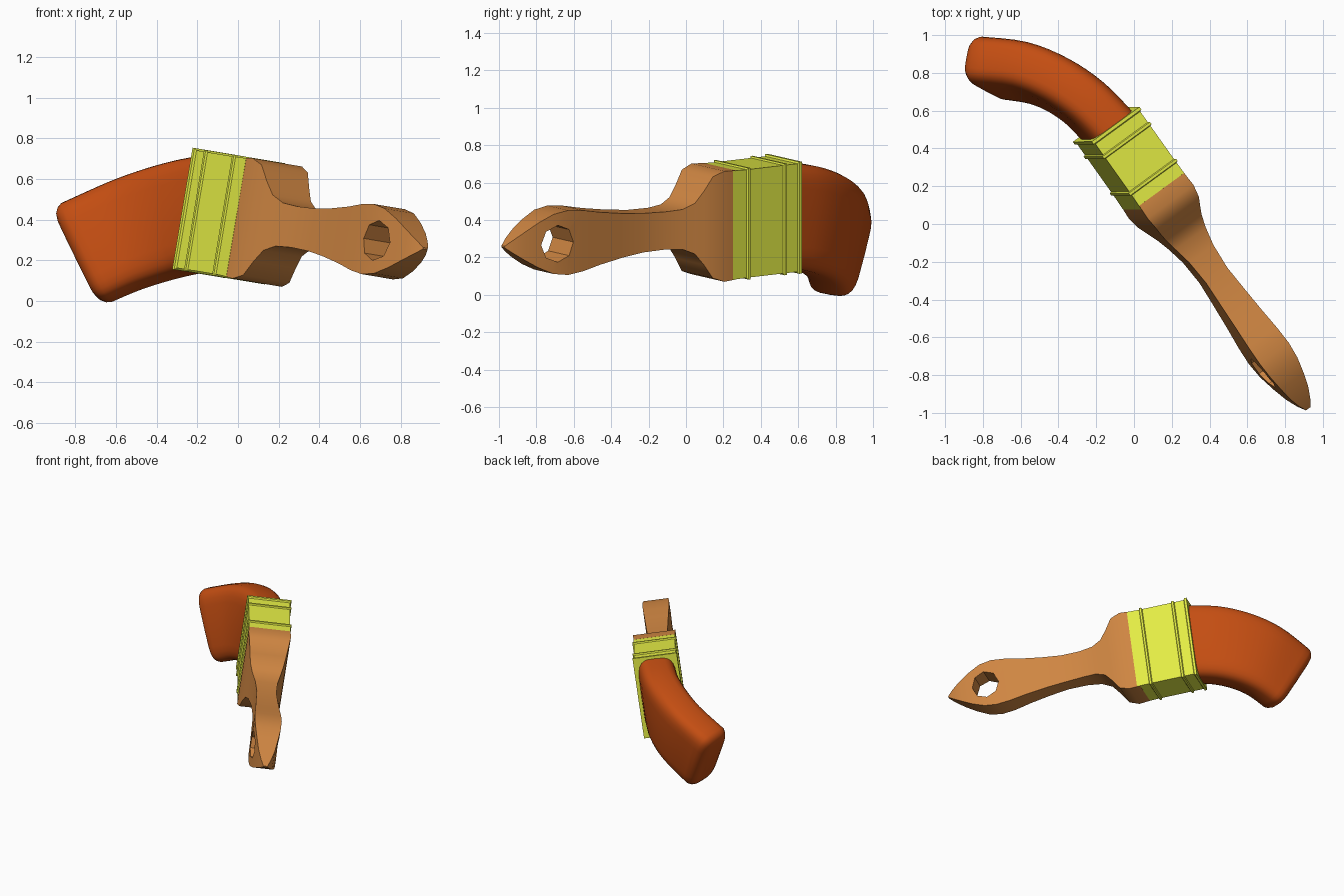
import bpy, bmesh, math
from mathutils import Vector, Matrix

if "Cube" in bpy.data.objects:
    bpy.data.objects.remove(bpy.data.objects["Cube"])

# Brush frame: U runs toward the handle tip, W across the width, T through the thickness
U = Vector((0.575, -0.81, -0.095)).normalized()
W = Vector((0.166, 0, 0.986))
W = (W - U * W.dot(U)).normalized()
T = W.cross(U)
C = Vector((-0.0175, 0.345, 0.413))


def at(u, t, w):
    return C + U * u + T * t + W * w


def material(name, rgb):
    m = bpy.data.materials.new(name)
    m.diffuse_color = (*rgb, 1)
    m.use_nodes = True
    m.node_tree.nodes["Principled BSDF"].inputs["Base Color"].default_value = m.diffuse_color
    return m


def loft(name, rings, mat, angle):
    bm = bmesh.new()
    loops = [[bm.verts.new(p) for p in r] for r in rings]
    n = len(loops[0])
    for a, b in zip(loops, loops[1:]):
        for i in range(n):
            j = (i + 1) % n
            bm.faces.new((a[i], a[j], b[j], b[i]))
    bm.faces.new(loops[0])
    bm.faces.new(loops[-1])
    bmesh.ops.recalc_face_normals(bm, faces=bm.faces)
    me = bpy.data.meshes.new(name)
    bm.to_mesh(me)
    bm.free()
    ob = bpy.data.objects.new(name, me)
    bpy.context.collection.objects.link(ob)
    if mat:
        me.materials.append(mat)
    activate(ob)
    if angle:
        bpy.ops.object.shade_smooth_by_angle(angle=math.radians(angle))
    return ob


def activate(ob):
    bpy.ops.object.select_all(action='DESELECT')
    ob.select_set(True)
    bpy.context.view_layer.objects.active = ob


def rect(u, t, w):
    return [at(u, a * t, b * w) for a, b in ((-1, -1), (1, -1), (1, 1), (-1, 1))]


wood = material("wood", (0.63, 0.24, 0.055))
yellow = material("yellow_metal", (0.78, 0.85, 0.06))
orange = material("bristle_orange", (0.55, 0.075, 0.006))

# Handle: (distance, half thickness, half width)
profile = [(0.20, .148, .295), (0.28, .152, .30), (0.35, .142, .275), (0.40, .13, .20),
           (0.45, .117, .138), (0.52, .10, .108), (0.62, .08, .102), (0.76, .07, .106),
           (0.90, .077, .12), (1.05, .085, .142), (1.17, .093, .165), (1.27, .096, .175),
           (1.36, .09, .162), (1.45, .075, .122), (1.53, .058, .075), (1.59, .036, .035),
           (1.63, .014, .004)]
handle = loft("handle", [rect(*p) for p in profile], wood, 0)

# Octagonal hanging hole
hole = [[at(1.335 + .1 * math.cos(k * math.pi / 4), t, .1 * math.sin(k * math.pi / 4))
         for k in range(8)] for t in (-.3, .3)]
cutter = loft("hole_cutter", hole, wood, 0)
cutter.hide_render = True
mod = handle.modifiers.new("hole", 'BOOLEAN')
mod.object = cutter
mod.solver = 'EXACT'
activate(handle)
bpy.ops.object.modifier_apply(modifier=mod.name)
bpy.data.objects.remove(cutter)
bpy.ops.object.shade_smooth_by_angle(angle=math.radians(40))

# Ferrule: box with a rim and two raised ribs
steps = [(-.225, .01), (-.208, .01), (-.202, 0)]
for c in (-.12, .12):
    steps += [(c - .012, 0), (c - .007, .009), (c + .007, .009), (c + .012, 0)]
steps += [(.223, .002)]
loft("ferrule", [rect(u, .148 + o, .293 + o) for u, o in steps], yellow, 0)

# Bristles: sections between a top path and a bottom path, bent to one side
top = [(-.086, .507, .715), (-.24, .66, .695), (-.42, .78, .65), (-.62, .86, .58), (-.86, .885, .475)]
bot = [(-.178, .507, .15), (-.27, .61, .13), (-.38, .69, .10), (-.50, .74, .06), (-.63, .765, .003)]


def smooth_path(pts, s):
    i = min(int(s), len(pts) - 2)
    f = s - i
    p = [Vector(pts[max(0, min(len(pts) - 1, i + k))]) for k in (-1, 0, 1, 2)]
    m0, m1 = (p[2] - p[0]) / 2, (p[3] - p[1]) / 2
    return (p[1] * (2 * f**3 - 3 * f * f + 1) + m0 * (f**3 - 2 * f * f + f)
            + p[2] * (3 * f * f - 2 * f**3) + m1 * (f**3 - f * f))


def section(s, shrink=0.0, push=0.0):
    a, b = smooth_path(top, s), smooth_path(bot, s)
    lo, hi = max(0, s - .2), min(4, s + .2)
    tan = (smooth_path(top, hi) + smooth_path(bot, hi)
           - smooth_path(top, lo) - smooth_path(bot, lo)).normalized()
    up = (a - b) / 2
    side = tan.cross(up).normalized()
    fwd = up.cross(side).normalized()
    if fwd.dot(tan) < 0:
        fwd = -fwd
    mid, h = (a + b) / 2 + fwd * push, up.length - shrink
    ring = []
    for k in range(28):
        ang = 2 * math.pi * k / 28
        c, d = math.cos(ang), math.sin(ang)
        ring.append(mid + side * (.135 - shrink) * math.copysign(abs(c) ** .55, c)
                    + up.normalized() * h * math.copysign(abs(d) ** .4, d))
    return ring


rings = [section(k * .25) for k in range(17)]
rings += [section(4, .01, .025), section(4, .03, .045), section(4, .06, .055)]
loft("bristles", rings, orange, 50)
